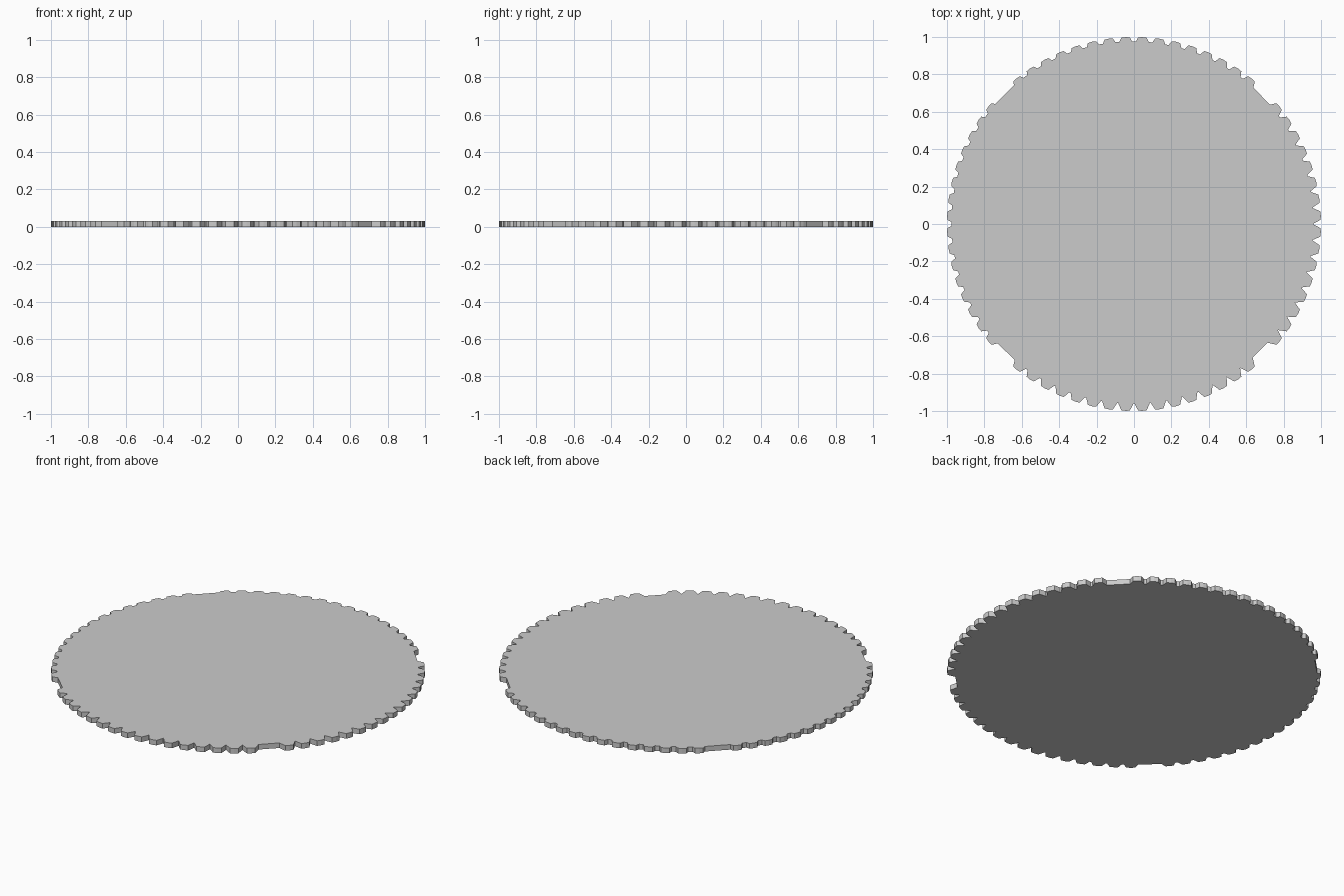
import bpy, bmesh, math

if "Cube" in bpy.data.objects:
    bpy.data.objects.remove(bpy.data.objects["Cube"])

PITCH = math.radians(5.2)   # tooth spacing inside a quadrant
PER_SIDE = 16               # teeth per quadrant, wider gap on each diagonal
TIP, ROOT, THICK = 1.0, 0.956, 0.03
TIP_HALF = 0.25 * PITCH


def root_radius(a):
    # core circle sits slightly towards the back left, so teeth vary in depth
    return 0.968 + 0.012 * math.cos(a - math.radians(135))


def tooth(a):
    # trapezoid tooth whose flanks stop at the core circle
    r = root_radius(a)
    half = TIP_HALF + (0.5 * PITCH - TIP_HALF) * (TIP - r) / (TIP - ROOT)
    return [(r, a - half), (TIP - 0.002, a - TIP_HALF), (TIP, a),
            (TIP - 0.002, a + TIP_HALF), (r, a + half)]


# Toothed outline
outline = []
for q in range(4):
    for k in range(PER_SIDE):
        outline += tooth(q * math.pi / 2 + (k - (PER_SIDE - 1) / 2) * PITCH)

# Thin solid disc
bm = bmesh.new()
verts = [bm.verts.new((r * math.cos(a), r * math.sin(a), 0)) for r, a in outline]
bmesh.ops.remove_doubles(bm, verts=bm.verts, dist=0.0005)
face = bm.faces.new(list(bm.verts))
res = bmesh.ops.extrude_face_region(bm, geom=[face], use_keep_orig=True)
top = [v for v in res["geom"] if isinstance(v, bmesh.types.BMVert)]
bmesh.ops.translate(bm, verts=top, vec=(0, 0, THICK))
bmesh.ops.recalc_face_normals(bm, faces=bm.faces)
mesh = bpy.data.meshes.new("toothed_disc")
bm.to_mesh(mesh)
bm.free()
disc = bpy.data.objects.new("toothed_disc", mesh)
bpy.context.collection.objects.link(disc)
